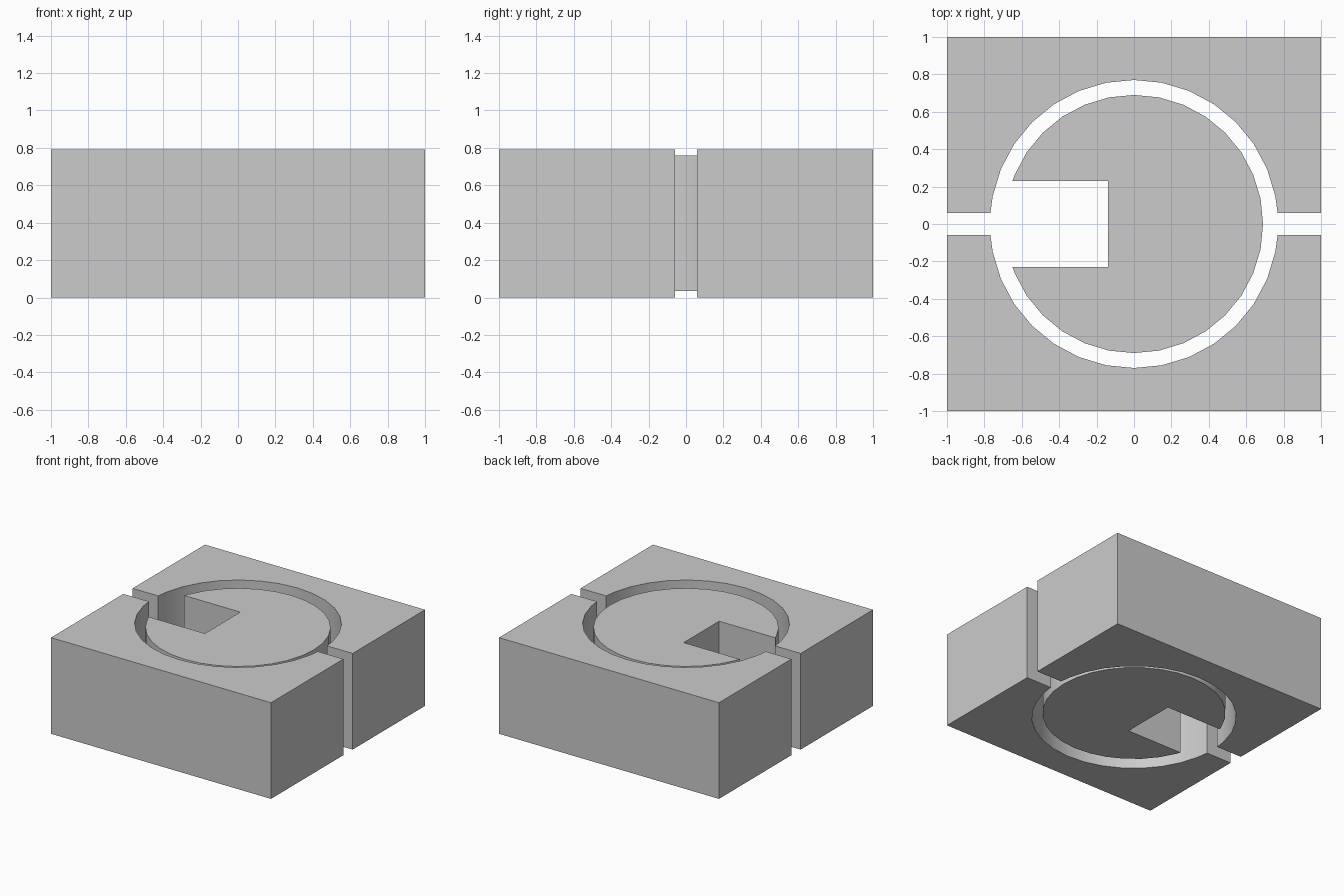
import bpy, bmesh, math

if "Cube" in bpy.data.objects:
    bpy.data.objects.remove(bpy.data.objects["Cube"])

HEIGHT, GAP, BORE_R, ROTOR_R = 0.79, 0.06, 0.77, 0.69
SLOT_HALF, SLOT_END = 0.23, -0.14
SIDES = 32


def arc(radius, start, end):
    """Arc points on the regular polygon's vertices, plus exact end points."""
    step = math.tau / SIDES
    mids = [i * step for i in range(-SIDES, SIDES) if start + 0.01 < i * step < end - 0.01]
    return [(radius * math.cos(a), radius * math.sin(a)) for a in [start, *mids, end]]


def extrude_profile(name, points, z0, z1):
    bm = bmesh.new()
    face = bm.faces.new([bm.verts.new((x, y, z0)) for x, y in points])
    result = bmesh.ops.extrude_face_region(bm, geom=[face])
    top = [v for v in result["geom"] if isinstance(v, bmesh.types.BMVert)]
    bmesh.ops.translate(bm, verts=top, vec=(0, 0, z1 - z0))
    bmesh.ops.recalc_face_normals(bm, faces=bm.faces)
    mesh = bpy.data.meshes.new(name)
    bm.to_mesh(mesh)
    bm.free()
    obj = bpy.data.objects.new(name, mesh)
    bpy.context.collection.objects.link(obj)
    bpy.ops.object.select_all(action='DESELECT')
    obj.select_set(True)
    bpy.context.view_layer.objects.active = obj
    bpy.ops.object.shade_smooth_by_angle(angle=math.radians(25))
    return obj


# Two housing halves with a half-round bore, split by a narrow gap
a = math.asin(GAP / BORE_R)
half = [(-1, GAP), (-1, 1), (1, 1), (1, GAP)] + arc(BORE_R, a, math.pi - a)
extrude_profile("back_housing", half, 0, HEIGHT)
extrude_profile("front_housing", [(x, -y) for x, y in half], 0, HEIGHT)

# Round core, slightly shorter than the housing, with a slot on the left
b = math.pi - math.asin(SLOT_HALF / ROTOR_R)
core = arc(ROTOR_R, -b, b) + [(SLOT_END, SLOT_HALF), (SLOT_END, -SLOT_HALF)]
extrude_profile("slotted_core", core, 0.035, 0.76)
